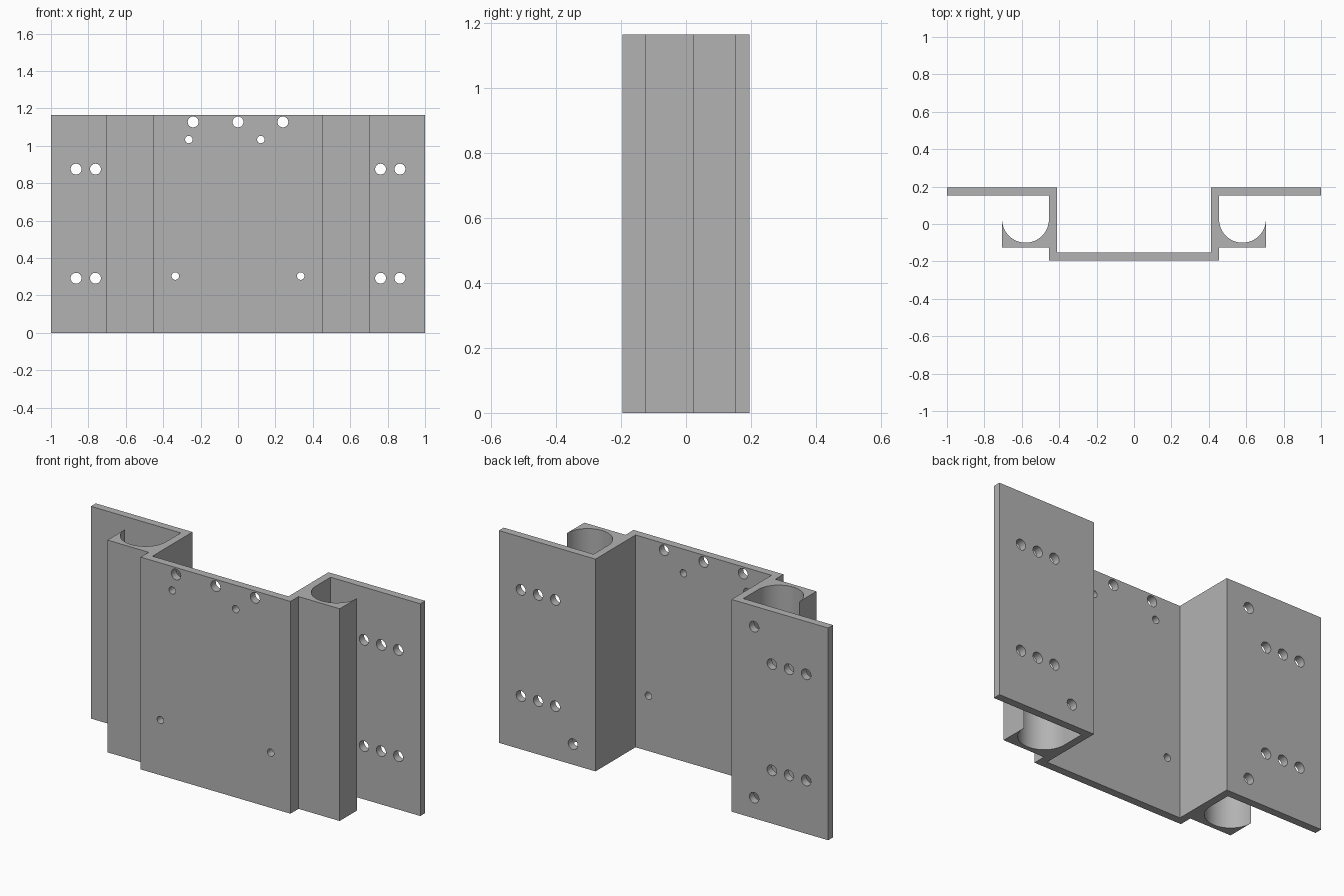
import bpy, bmesh, math

HEIGHT = 1.165
cube = bpy.data.objects.get("Cube")
if cube:
    bpy.data.objects.remove(cube, do_unlink=True)

grey = bpy.data.materials.new("plain grey")
grey.use_nodes = True
colour = (0.45, 0.45, 0.45, 1)
grey.diffuse_color = colour
grey.node_tree.nodes["Principled BSDF"].inputs["Base Color"].default_value = colour


def add_object(name, bm):
    bmesh.ops.recalc_face_normals(bm, faces=bm.faces[:])
    mesh = bpy.data.meshes.new(name)
    bm.to_mesh(mesh)
    bm.free()
    mesh.materials.append(grey)
    obj = bpy.data.objects.new(name, mesh)
    bpy.context.collection.objects.link(obj)
    return obj


# Half of the extruded section: web, rounded channel and flange
ARC = 32
channel = [(0.58 + 0.125 * math.cos(math.pi * i / ARC),
            0.025 - 0.125 * math.sin(math.pi * i / ARC)) for i in range(ARC + 1)]
half = [(0.455, -0.195), (0.455, -0.125), (0.705, -0.125)]
half += channel
half += [(0.455, 0.153), (1, 0.153), (1, 0.195), (0.413, 0.195), (0.413, -0.152)]
section = half + [(-x, y) for x, y in reversed(half)]

bm = bmesh.new()
base = bm.faces.new([bm.verts.new((x, y, 0)) for x, y in section])
top = bmesh.ops.extrude_face_region(bm, geom=[base])
bmesh.ops.translate(bm, vec=(0, 0, HEIGHT),
                    verts=[g for g in top["geom"] if isinstance(g, bmesh.types.BMVert)])
bracket = add_object("mounting_bracket", bm)

# Hole positions: (x, y, z, radius), y being the middle of the drilled sheet
WEB, FLANGE = -0.173, 0.174
holes = [(x, WEB, 1.127, 0.029) for x in (-0.24, 0, 0.24)]
holes += [(x, WEB, 1.033, 0.02) for x in (-0.263, 0.122)]
holes += [(x, WEB, 0.303, 0.02) for x in (-0.335, 0.335)]
for side in (-1, 1):
    for z in (0.292, 0.875):
        holes += [(side * x, FLANGE, z, 0.029) for x in (0.658, 0.762, 0.866)]
    for z in (0.113, 1.052):
        holes.append((side * 0.55, FLANGE, z, 0.029))

# Drill the holes with one set of cylinders
bm = bmesh.new()
for x, y, z, r in holes:
    rod = bmesh.ops.create_cone(bm, cap_ends=True, segments=24,
                                radius1=r, radius2=r, depth=0.07)["verts"]
    for v in rod:
        v.co = (v.co.x + x, v.co.z + y, v.co.y + z)
cutter = add_object("hole_cutter", bm)
cutter.hide_render = True

drill = bracket.modifiers.new("holes", "BOOLEAN")
drill.operation = "DIFFERENCE"
drill.solver = "EXACT"
drill.object = cutter

bpy.ops.object.select_all(action="DESELECT")
bracket.select_set(True)
bpy.context.view_layer.objects.active = bracket
bpy.ops.object.modifier_apply(modifier=drill.name)
bpy.data.objects.remove(cutter, do_unlink=True)
bpy.ops.object.shade_smooth_by_angle(angle=math.radians(30))
